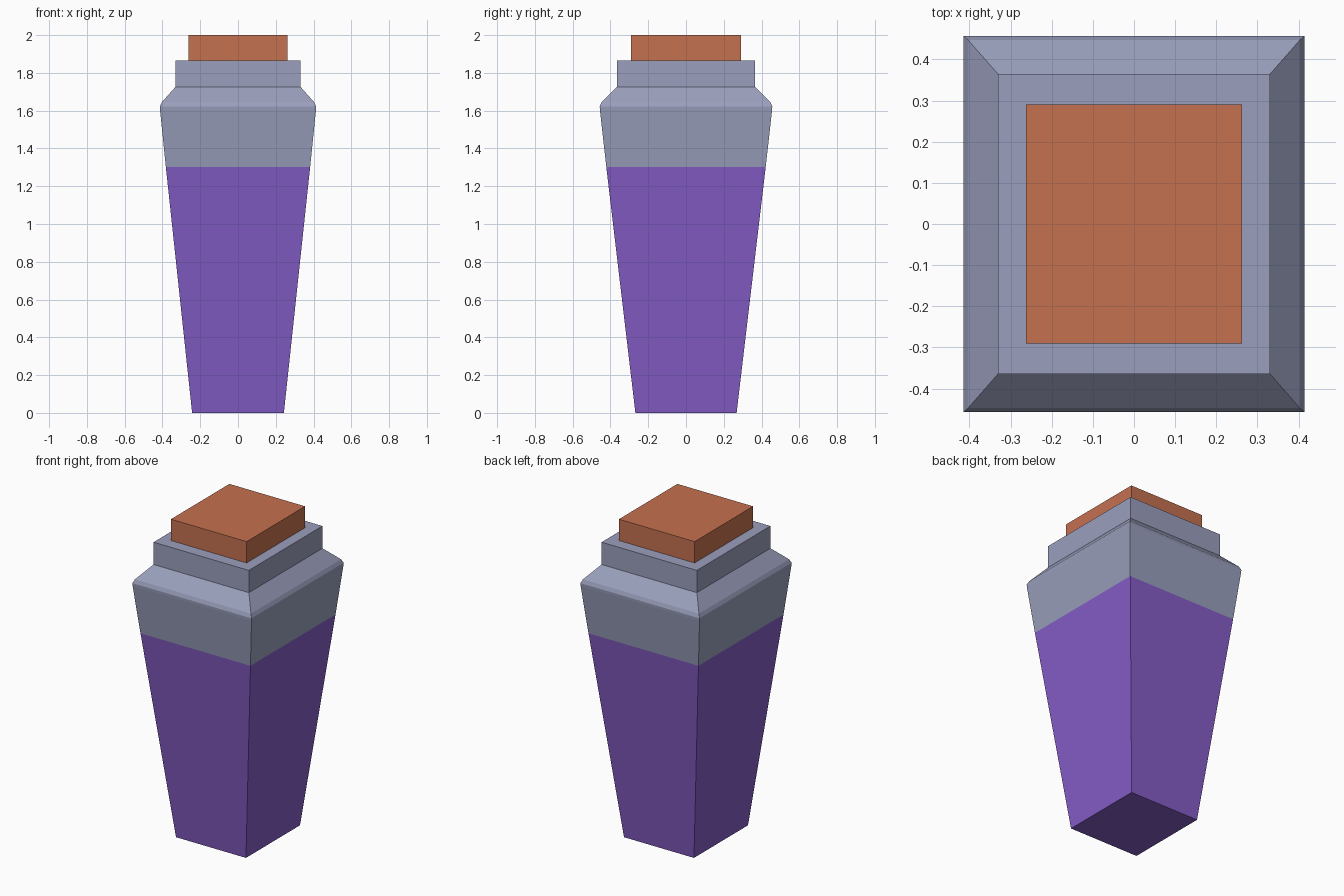
import bpy, bmesh

if "Cube" in bpy.data.objects:
    bpy.data.objects.remove(bpy.data.objects["Cube"])


def material(name, rgb):
    """Flat material from sRGB 0-255 values, stored linear."""
    lin = [((c / 255 + 0.055) / 1.055) ** 2.4 for c in rgb]
    mat = bpy.data.materials.new(name)
    mat.diffuse_color = (*lin, 1)
    mat.use_nodes = True
    mat.node_tree.nodes["Principled BSDF"].inputs["Base Color"].default_value = mat.diffuse_color
    return mat


def square_loft(name, rings, mats, rule=lambda z: 0):
    """Closed four-sided loft through (half x, half y, z) rings."""
    bm = bmesh.new()
    loops = [[bm.verts.new((sx * x, sy * y, z))
              for sx, sy in ((-1, -1), (1, -1), (1, 1), (-1, 1))]
             for x, y, z in rings]
    for a, b in zip(loops, loops[1:]):
        for i in range(4):
            j = (i + 1) % 4
            bm.faces.new((a[i], a[j], b[j], b[i]))
    bm.faces.new(loops[0][::-1])
    bm.faces.new(loops[-1])
    bmesh.ops.recalc_face_normals(bm, faces=bm.faces)
    for f in bm.faces:
        f.material_index = rule(f.calc_center_median().z)
    me = bpy.data.meshes.new(name)
    bm.to_mesh(me)
    bm.free()
    for m in mats:
        me.materials.append(m)
    ob = bpy.data.objects.new(name, me)
    bpy.context.collection.objects.link(ob)
    return ob


glass = material("grey_blue_glass", (154, 159, 188))
liquid = material("purple_liquid", (133, 93, 199))
cork = material("orange_brown_cork", (197, 113, 80))

# Tapered bottle with rounded shoulder and short neck; purple below the fill line
FILL = 1.302
square_loft("bottle", [
    (0.243, 0.268, 0.0),
    (0.382, 0.422, FILL),
    (0.413, 0.456, 1.605),
    (0.414, 0.457, 1.622),
    (0.403, 0.447, 1.645),
    (0.331, 0.365, 1.726),
    (0.331, 0.365, 1.866),
], [glass, liquid], lambda z: 1 if z < FILL else 0)

# Stopper sitting in the neck
square_loft("stopper", [(0.263, 0.29, 1.86), (0.263, 0.29, 2.0)], [cork])
